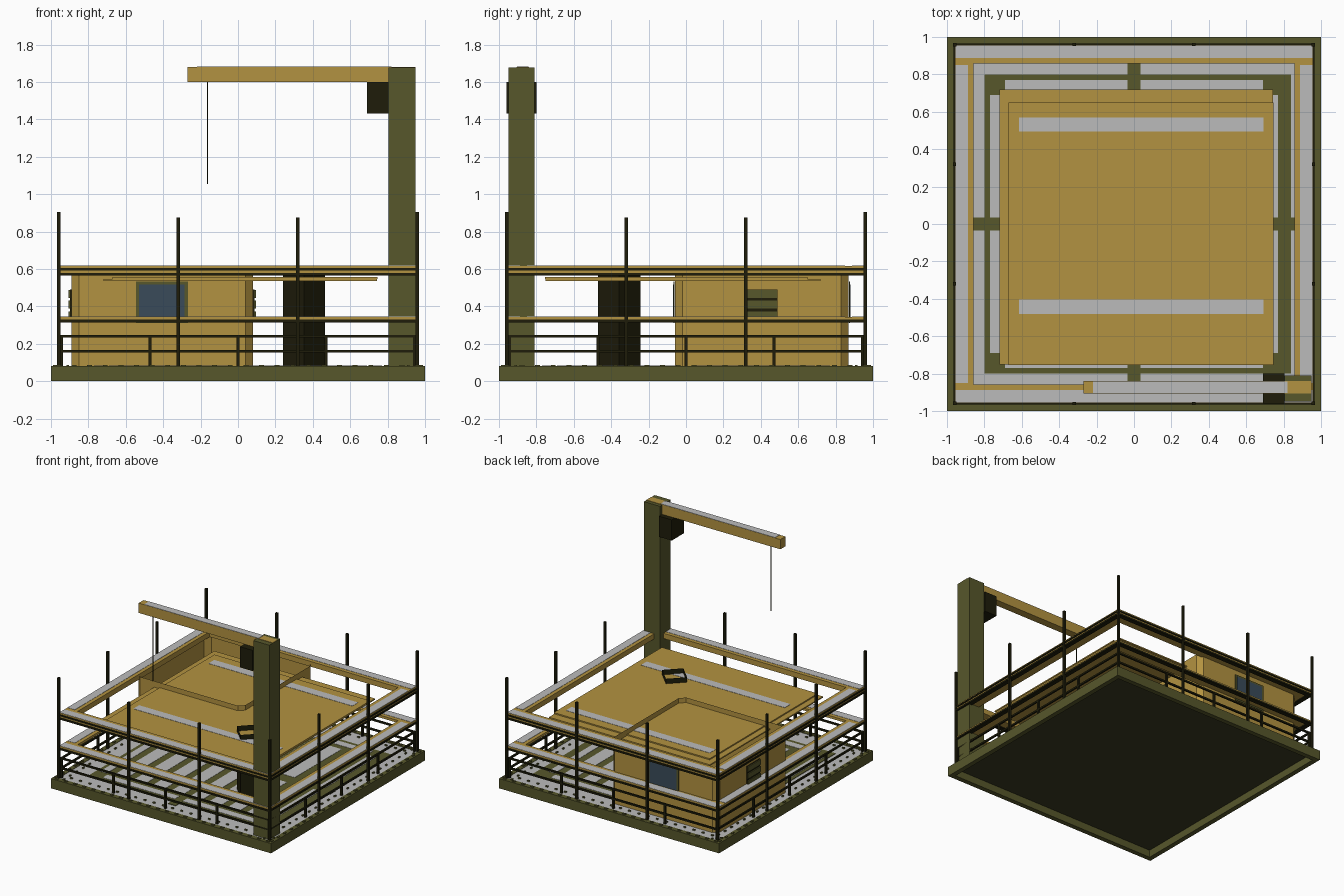
import bpy, bmesh, math
from mathutils import Matrix, Vector

old = bpy.data.objects.get("Cube")
if old:
    bpy.data.objects.remove(old)


def material(name, rgb):
    m = bpy.data.materials.new(name)
    m.use_nodes = True
    m.diffuse_color = (*rgb, 1)
    m.node_tree.nodes["Principled BSDF"].inputs["Base Color"].default_value = (*rgb, 1)
    return m


GREEN = material("olive green", (0.095, 0.095, 0.024))
TAN = material("ochre", (0.45, 0.29, 0.052))
DARK = material("blackened olive", (0.013, 0.012, 0.003))
UNDER = material("shadow olive", (0.043, 0.043, 0.016))
GREY = material("light grey", (0.5, 0.5, 0.5))
BLUE = material("window blue", (0.042, 0.07, 0.1))


def finish(name, bm, mat):
    me = bpy.data.meshes.new(name)
    bm.to_mesh(me)
    bm.free()
    me.materials.append(mat)
    ob = bpy.data.objects.new(name, me)
    bpy.context.collection.objects.link(ob)
    return ob


def boxes(name, mat, spans):
    """One object from boxes given as (x range, y range, z range)."""
    bm = bmesh.new()
    for span in spans:
        lo, hi = Vector([min(s) for s in span]), Vector([max(s) for s in span])
        size = Matrix.Diagonal((*(hi - lo), 1))
        bmesh.ops.create_cube(bm, size=1, matrix=Matrix.Translation((lo + hi) / 2) @ size)
    return finish(name, bm, mat)


def around(c, r):
    return (c - r, c + r)


def frame(inner, outer, z, side_reach=None):
    """Four spans making a square ring, long pieces front and back."""
    reach = side_reach or inner
    spans = []
    for s in (-1, 1):
        edge = (s * inner, s * outer)
        spans += [((-outer, outer), edge, z), (edge, (-reach, reach), z)]
    return spans


def tube(name, mat, corners, z0, z1):
    """Open sheet walls around a set of corners."""
    bm = bmesh.new()
    low = [bm.verts.new((x, y, z0)) for x, y in corners]
    high = [bm.verts.new((x, y, z1)) for x, y in corners]
    n = len(corners)
    for i in range(n):
        j = (i + 1) % n
        bm.faces.new((low[i], low[j], high[j], high[i]))
    return finish(name, bm, mat)


# Base: hollow tray with rim, dark underside and deck
DECK = 0.08
boxes("base_rim", GREEN, frame(0.96, 1.0, (0, DECK)))
boxes("deck_underside", UNDER, [((-0.96, 0.96), (-0.96, 0.96), (0.06, 0.068))])
boxes("deck", GREY, [((-0.96, 0.96), (-0.96, 0.96), (0.068, 0.077))])

# Deck markings: green field with grey slats and four arms
boxes("deck_field", GREEN, [((-0.8, 0.84), (-0.8, 0.8), (0.077, 0.081)),
                            (around(0, 0.035), (-0.86, 0.86), (0.077, 0.081)),
                            ((-0.86, 0.86), around(0, 0.035), (0.077, 0.081))])
slat_z = (0.081, 0.083)
slats = []
for s in (-1, 1):
    for half in (-1, 1):
        run = (half * 0.035, half * 0.69)
        slats += [(run, around(s * 0.74, 0.03), slat_z), (around(s * 0.74, 0.03), run, slat_z)]
for i in range(8):
    for half in (-1, 1):
        slats.append((around(-0.595 + 0.17 * i, 0.055), (half * 0.05, half * 0.66), slat_z))
boxes("deck_slats", GREY, slats)

# Studs along the rim and walkway
studs = []
for row, length, width in ((0.98, 0.013, 0.008), (0.91, 0.009, 0.006)):
    for i in range(24):
        t = -0.96 + i * 0.0835
        for s in (-1, 1):
            studs.append((around(t, length), around(s * row, width), (0.077, 0.087)))
            studs.append((around(s * row, width), around(t, length), (0.077, 0.087)))
boxes("deck_studs", GREEN, studs)

# Low guard rail
rail = []
for z in (0.16, 0.24):
    rail += frame(0.937, 0.95, around(z, 0.007))
for s in (-1, 1):
    for t in (-0.943, -0.47, 0, 0.47, 0.943):
        rail.append((around(t, 0.008), around(s * 0.943, 0.008), (DECK, 0.24)))
        rail.append((around(s * 0.943, 0.008), around(t, 0.008), (DECK, 0.24)))
boxes("guard_rail", DARK, rail)

# Tall scaffold poles
poles = []
for s in (-1, 1):
    for t in (-1, 1):
        poles.append((around(s * 0.958, 0.009), around(t * 0.958, 0.009), (DECK, 0.905)))
        poles.append((around(t * 0.32, 0.009), around(s * 0.96, 0.009), (DECK, 0.875)))
        poles.append((around(s * 0.96, 0.009), around(t * 0.32, 0.009), (DECK, 0.875)))
boxes("scaffold_poles", DARK, poles)

# Two plank rings with grey tread, ochre edges and dark outer bearers
for name, bottom, top in (("lower", 0.315, 0.345), ("upper", 0.565, 0.618)):
    boxes(name + "_ring_planks", TAN, frame(0.857, 0.957, (bottom + 0.008, top - 0.002)))
    boxes(name + "_ring_tread", GREY, frame(0.888, 0.955, (top - 0.002, top), 0.85))
    bearers = frame(0.925, 0.96, (bottom, bottom + 0.008))
    bearers += frame(0.948, 0.964, (bottom, bottom + 0.014))
    if name == "upper":
        bearers += frame(0.948, 0.964, (0.592, 0.604))
    boxes(name + "_ring_bearers", DARK, bearers)

# Cabin: open sheet walls with cut corners, windows and vents
X0, X1, Y0, Y1, CUT = -0.89, 0.08, -0.06, 0.87, 0.04
tube("cabin_walls", TAN, [(X0 + CUT, Y0), (X1 - CUT, Y0), (X1, Y0 + CUT), (X1, Y1 - CUT),
                          (X1 - CUT, Y1), (X0 + CUT, Y1), (X0, Y1 - CUT), (X0, Y0 + CUT)], DECK, 0.597)
for side, y, s in (("front", Y0, -1), ("back", Y1, 1)):
    boxes(side + "_window_frame", GREEN, [((-0.545, -0.267), (y + s * 0.001, y + s * 0.008), (0.31, 0.532))])
    boxes(side + "_window_pane", BLUE, [((-0.53, -0.285), (y + s * 0.008, y + s * 0.01), (0.325, 0.517))])
for side, x, s in (("right", X0, -1), ("left", X1, 1)):
    boxes(side + "_vent_back", DARK, [((x + s * 0.001, x + s * 0.008), (0.32, 0.49), (0.33, 0.49))])
    boxes(side + "_vent_louvres", GREEN,
          [((x + s * 0.008, x + s * 0.016), (0.323, 0.487), around(z, 0.021)) for z in (0.353, 0.41, 0.467)])

# Dark diamond shaft
tube("shaft", DARK, [(0.353 + 0.113 * math.cos(a), -0.357 + 0.113 * math.sin(a))
                     for a in (0, math.pi / 2, math.pi, math.pi * 1.5)], DECK, 0.597)

# Roof in two sheets with painted stripes
boxes("roof_lower_sheet", TAN, [((-0.72, 0.742), (-0.75, 0.72), (0.536, 0.546))])
boxes("roof_upper_sheet", TAN, [((-0.67, 0.747), (-0.753, 0.65), (0.546, 0.556))])
boxes("roof_stripes", GREY, [((-0.615, 0.693), y, (0.556, 0.558)) for y in ((0.495, 0.57), (-0.48, -0.405))])

# Crane
boxes("crane_mast", GREEN, [((0.805, 0.95), (-0.95, -0.81), (DECK, 1.677))])
boxes("crane_arm", TAN, [((-0.27, 0.949), (-0.905, -0.84), (1.6, 1.68))])
boxes("crane_arm_strip", GREY, [((-0.22, 0.82), (-0.904, -0.841), (1.68, 1.683))])
boxes("crane_winch", DARK, [((0.69, 0.805), (-0.96, -0.8), (1.43, 1.6))])
boxes("crane_cable", DARK, [(around(-0.163, 0.003), around(-0.872, 0.003), (1.055, 1.6))])
